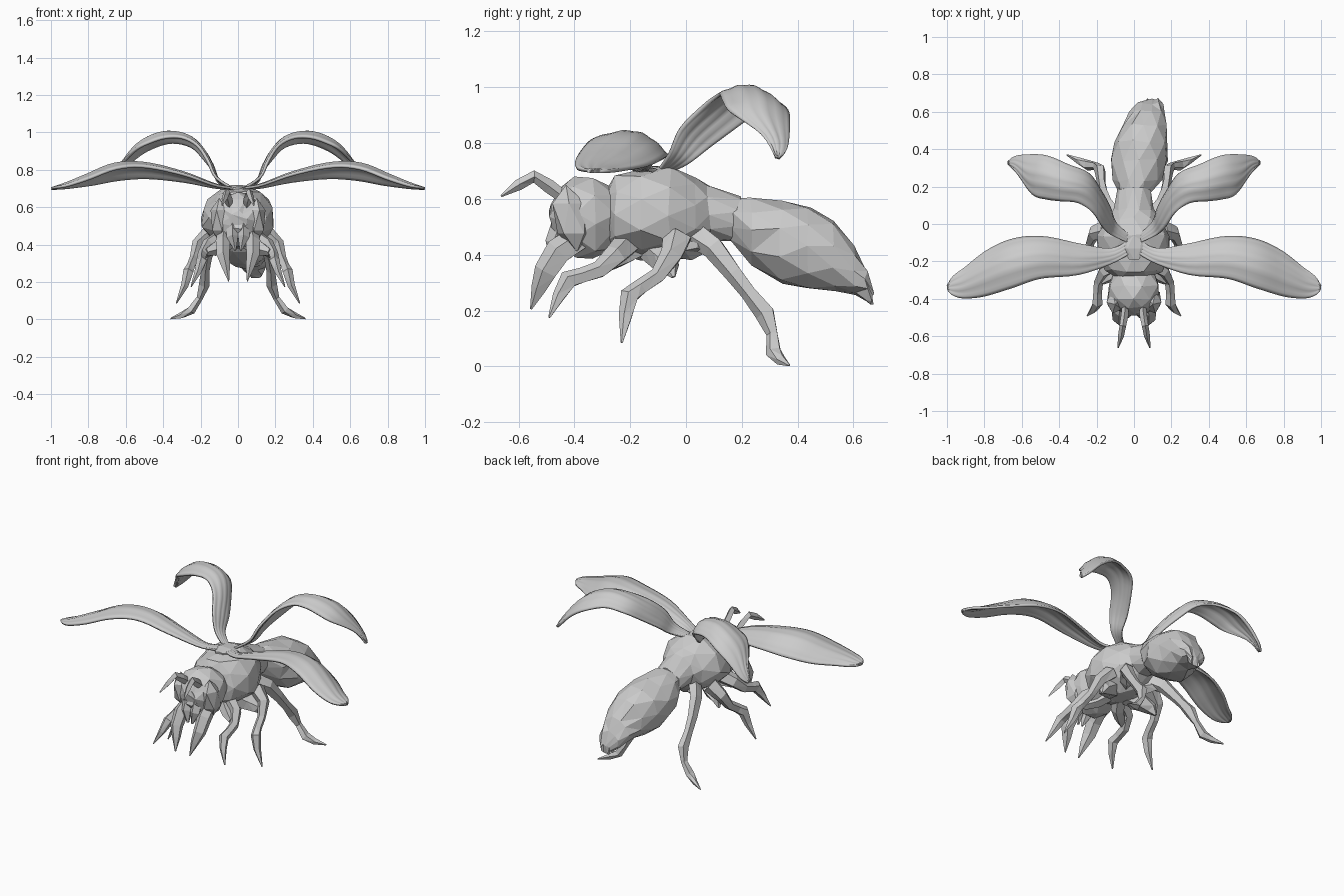
import bpy, bmesh, math, random
from mathutils import Vector

random.seed(4)


def make(name, bm, smooth=False):
    bmesh.ops.recalc_face_normals(bm, faces=bm.faces)
    me = bpy.data.meshes.new(name)
    bm.to_mesh(me)
    bm.free()
    for p in me.polygons:
        p.use_smooth = smooth
    ob = bpy.data.objects.new(name, me)
    bpy.context.collection.objects.link(ob)
    return ob


def mirror(ob):
    ob.modifiers.new("mirror", 'MIRROR').use_clip = False
    return ob


def skin(bm, rings):
    n = len(rings[0])
    for a, b in zip(rings, rings[1:]):
        for i in range(n):
            bm.faces.new((a[i], a[(i + 1) % n], b[(i + 1) % n], b[i]))
    bm.faces.new(rings[0])
    bm.faces.new(rings[-1])
    bmesh.ops.triangulate(bm, faces=bm.faces)


def body(name, stations, n=9, jitter=0.008):
    """Faceted hull from (y, top z, bottom z, half width, centre x)."""
    bm, rings = bmesh.new(), []
    for k, (y, t, b, w, cx) in enumerate(stations):
        ring = []
        for i in range(n):
            a = math.tau * (i + 0.5 * (k % 2)) / n
            j = [random.uniform(-jitter, jitter) for _ in range(3)]
            ring.append(bm.verts.new((cx + w * math.sin(a) + j[0], y + j[1],
                                      (t + b) / 2 + (t - b) / 2 * 1.03 * math.cos(a) + j[2])))
        rings.append(ring)
    skin(bm, rings)
    return make(name, bm)


def limb(name, path, n=5):
    """Faceted tapering limb through (x, y, z, radius), mirrored to both sides."""
    bm, rings = bmesh.new(), []
    pts = [Vector(p[:3]) for p in path]
    for k, p in enumerate(path):
        d = (pts[min(k + 1, len(pts) - 1)] - pts[max(k - 1, 0)]).normalized()
        u = d.cross(Vector((1, 0, 0))).normalized()
        v = d.cross(u)
        rings.append([bm.verts.new(pts[k] + p[3] * (u * math.cos(math.tau * i / n)
                                   + 0.8 * v * math.sin(math.tau * i / n))) for i in range(n)])
    skin(bm, rings)
    return mirror(make(name, bm))


def spline(rows, t):
    i = min(int(t), len(rows) - 2)
    f = t - i
    p = [rows[max(0, min(len(rows) - 1, i + k))] for k in (-1, 0, 1, 2)]
    return [0.5 * (2 * b + (c - a) * f + (2 * a - 5 * b + 4 * c - d) * f * f
                   + (3 * b - a - 3 * c + d) * f ** 3) for a, b, c, d in zip(*p)]


def wing(name, rows, cols=16, steps=36):
    """Cambered, lightly ribbed sheet between a front edge and a back edge."""
    bm, grid = bmesh.new(), []
    last = len(rows) - 1
    for s in range(steps + 1):
        t = last * s / steps
        r, q0, q1 = spline(rows, t), spline(rows, max(0, t - .2)), spline(rows, min(last, t + .2))
        f, b = Vector(r[:3]), Vector(r[3:6])
        span = Vector(q1[:3]) + Vector(q1[3:6]) - Vector(q0[:3]) - Vector(q0[3:6])
        nrm = span.cross(b - f).normalized()
        rib = min(0.002, 0.015 * (b - f).length)
        grid.append([bm.verts.new(f.lerp(b, c / cols) + nrm * (r[6] * math.sin(math.pi * c / cols)
                     + rib * math.sin(math.tau * 4 * c / cols))) for c in range(cols + 1)])
    for a, b in zip(grid, grid[1:]):
        for c in range(cols):
            bm.faces.new((a[c], a[c + 1], b[c + 1], b[c]))
    ob = make(name, bm, True)
    mod = ob.modifiers.new("thickness", 'SOLIDIFY')
    mod.thickness, mod.offset = 0.014, 0
    return mirror(ob)


# Body hulls
body("abdomen", [(.16, .60, .45, .085, 0), (.235, .60, .365, .13, .015), (.34, .592, .293, .157, .03),
                 (.44, .572, .283, .145, .04), (.53, .525, .272, .12, .055), (.60, .43, .26, .09, .07),
                 (.645, .35, .235, .065, .09), (.667, .28, .215, .035, .1)], 10)
body("thorax", [(-.28, .64, .44, .11, 0), (-.25, .68, .41, .15, 0), (-.16, .70, .385, .195, 0),
                (-.06, .71, .377, .195, 0), (.03, .668, .40, .14, 0), (.08, .645, .45, .105, 0),
                (.19, .605, .45, .085, 0)], 10)
body("head", [(-.485, .58, .48, .05, 0), (-.45, .65, .43, .105, 0), (-.40, .668, .39, .14, 0),
              (-.33, .672, .39, .14, 0), (-.26, .64, .42, .11, 0)])

# Compound eyes
bm = bmesh.new()
bmesh.ops.create_icosphere(bm, subdivisions=1, radius=1)
for v in bm.verts:
    v.co = Vector((.10 + .052 * v.co.x, -.41 + .07 * v.co.y - .02 * v.co.z, .53 + .12 * v.co.z))
mirror(make("eyes", bm))

# Face parts
limb("antennae", [(.045, -.43, .60, .022), (.05, -.49, .645, .025), (.06, -.545, .68, .022),
                  (.07, -.60, .65, .02), (.085, -.662, .61, .004)], 4)
limb("mandibles", [(.07, -.38, .46, .05), (.08, -.455, .41, .052), (.08, -.50, .34, .045),
                   (.065, -.525, .28, .03), (.05, -.555, .205, .004)])
limb("mouth", [(.03, -.44, .50, .045), (.03, -.465, .44, .04), (.015, -.48, .37, .008)])

# Leg roots under the thorax
limb("front_hips", [(.04, -.18, .43, .05), (.08, -.24, .40, .05), (.13, -.28, .375, .04), (.17, -.31, .36, .02)])
limb("middle_hips", [(.05, -.12, .43, .06), (.12, -.08, .39, .055), (.18, -.06, .36, .04), (.20, -.045, .32, .008)])
limb("hind_hips", [(.03, -.03, .44, .05), (.07, .02, .43, .05), (.12, .06, .44, .035)])

# Legs, front to back
limb("front_legs", [(.09, -.21, .44, .05), (.16, -.25, .40, .042), (.19, -.31, .345, .033),
                    (.195, -.37, .325, .03), (.195, -.42, .31, .036), (.215, -.455, .25, .024),
                    (.25, -.49, .175, .004)])
limb("middle_legs", [(.15, -.03, .46, .055), (.215, -.05, .40, .042), (.235, -.10, .325, .03),
                     (.25, -.16, .285, .03), (.265, -.20, .255, .036), (.285, -.215, .18, .026),
                     (.33, -.23, .085, .004)])
limb("hind_legs", [(.08, .03, .475, .05), (.14, .10, .425, .043), (.165, .17, .335, .034),
                   (.175, .225, .265, .03), (.18, .285, .19, .038), (.205, .31, .115, .022),
                   (.25, .315, .05, .03), (.30, .34, .022, .02), (.36, .37, .004, .004)])

# Wings: front edge xyz, back edge xyz, camber
wing("fore_wings", [(.01, -.15, .70, .01, -.07, .70, 0), (.12, -.21, .715, .12, -.13, .705, .008),
                    (.30, -.27, .775, .28, -.11, .735, .025), (.50, -.29, .815, .48, -.07, .755, .045),
                    (.65, -.34, .805, .64, -.08, .745, .055), (.80, -.385, .75, .78, -.14, .72, .04),
                    (.91, -.395, .715, .90, -.23, .705, .02), (.97, -.378, .705, .97, -.28, .70, .005),
                    (.998, -.345, .70, .998, -.33, .70, 0)])
wing("hind_wings", [(.03, -.10, .70, .02, -.06, .70, 0), (.12, -.06, .76, .10, .01, .73, .005),
                    (.165, -.02, .85, .13, .09, .79, .01), (.22, .06, .93, .18, .18, .855, .02),
                    (.30, .115, .97, .245, .27, .92, .035), (.39, .125, .97, .35, .315, .945, .045),
                    (.47, .135, .945, .46, .362, .915, .045), (.54, .16, .91, .55, .37, .86, .03),
                    (.62, .27, .83, .63, .362, .78, .01), (.67, .32, .75, .67, .335, .745, 0)])

# Wing joint on the back
body("wing_joint", [(-.19, .71, .69, .03, 0), (-.13, .72, .68, .07, 0), (-.06, .715, .68, .05, 0)], 6, .002)
